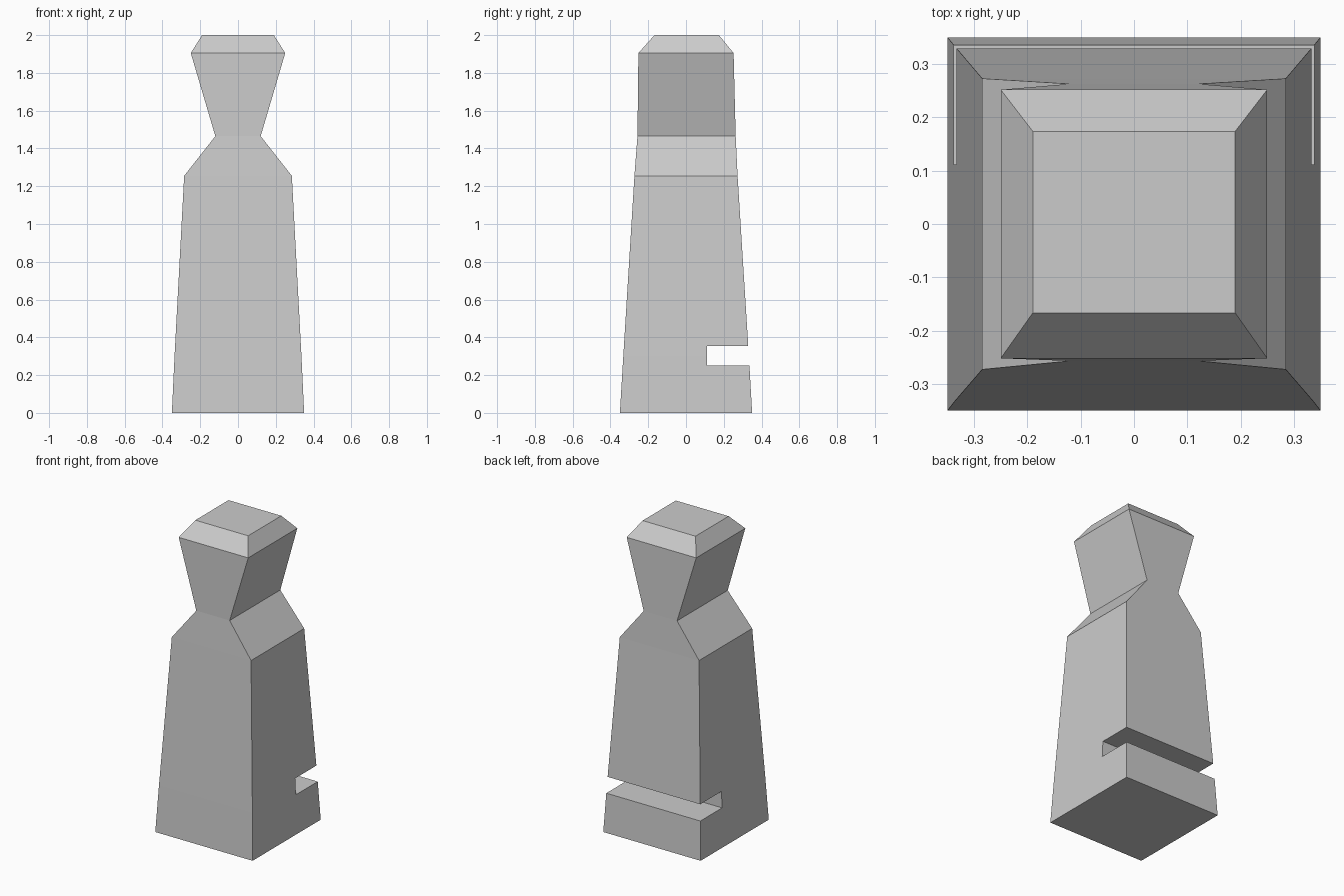
import bpy
import bmesh

if "Cube" in bpy.data.objects:
    bpy.data.objects.remove(bpy.data.objects["Cube"], do_unlink=True)

# Single plain grey material
grey = bpy.data.materials.new("light_grey")
grey.use_nodes = True
colour = (0.6, 0.6, 0.6, 1.0)
grey.diffuse_color = colour
grey.node_tree.nodes["Principled BSDF"].inputs["Base Color"].default_value = colour


def loft(name, sections):
    """Stack rectangular sections (z, half width, front y, back y) into a closed solid."""
    bm = bmesh.new()
    rings = []
    for z, x, front, back in sections:
        corners = ((-x, front), (x, front), (x, back), (-x, back))
        rings.append([bm.verts.new((cx, cy, z)) for cx, cy in corners])
    bm.faces.new(rings[0][::-1])
    bm.faces.new(rings[-1])
    for low, high in zip(rings, rings[1:]):
        for i in range(4):
            j = (i + 1) % 4
            bm.faces.new((low[i], low[j], high[j], high[i]))
    bmesh.ops.recalc_face_normals(bm, faces=bm.faces)
    mesh = bpy.data.meshes.new(name)
    bm.to_mesh(mesh)
    bm.free()
    mesh.materials.append(grey)
    obj = bpy.data.objects.new(name, mesh)
    bpy.context.collection.objects.link(obj)
    return obj


# Tapered body, pinched neck and chamfered head
piece = loft("chess_piece_body", [
    (0.0, 0.35, -0.35, 0.35),
    (0.30, 0.336, -0.332, 0.333),
    (1.255, 0.285, -0.273, 0.273),
    (1.465, 0.12, -0.257, 0.263),
    (1.905, 0.25, -0.252, 0.252),
    (2.0, 0.19, -0.167, 0.174),
])

# Horizontal slot across the lower back
cutter = loft("slot_cutter", [
    (0.25, 0.6, 0.112, 0.6),
    (0.355, 0.6, 0.112, 0.6),
])
cutter.hide_render = True
cutter.hide_viewport = True
cutter.display_type = 'WIRE'

slot = piece.modifiers.new("back_slot", 'BOOLEAN')
slot.operation = 'DIFFERENCE'
slot.solver = 'EXACT'
slot.object = cutter
